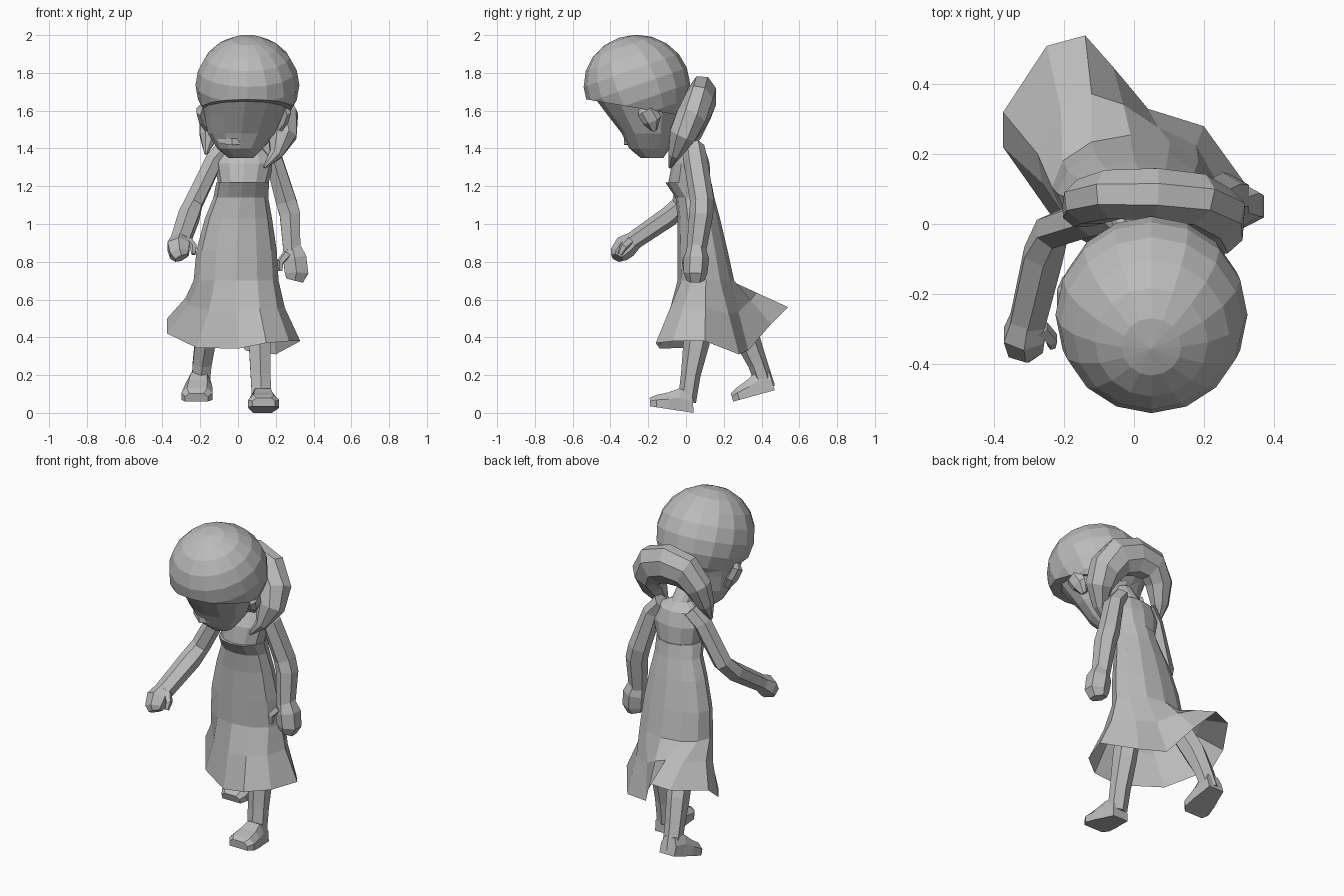
import bpy, bmesh
from math import sin, cos, pi
from mathutils import Vector, Matrix

cube = bpy.data.objects.get("Cube")
if cube:
    bpy.data.objects.remove(cube, do_unlink=True)

grey = bpy.data.materials.new("plain grey")
grey.use_nodes = True
grey.diffuse_color = (0.5, 0.5, 0.5, 1)
grey.node_tree.nodes["Principled BSDF"].inputs["Base Color"].default_value = (0.5, 0.5, 0.5, 1)


def finish(name, bm):
    bmesh.ops.recalc_face_normals(bm, faces=bm.faces)
    mesh = bpy.data.meshes.new(name)
    bm.to_mesh(mesh)
    bm.free()
    mesh.materials.append(grey)
    obj = bpy.data.objects.new(name, mesh)
    bpy.context.collection.objects.link(obj)
    return obj


def loft(name, rings, cap_start=True, cap_end=True):
    """Skin a list of point rings of equal length."""
    bm = bmesh.new()
    rows = [[bm.verts.new(p) for p in ring] for ring in rings]
    n = len(rows[0])
    for a, b in zip(rows, rows[1:]):
        for i in range(n):
            j = (i + 1) % n
            bm.faces.new((a[i], a[j], b[j], b[i]))
    if cap_start:
        bm.faces.new(rows[0])
    if cap_end:
        bm.faces.new(rows[-1])
    return finish(name, bm)


def limb(name, path, sides=6, ref=(1, 0, 0)):
    """Tube along (x, y, z, half width along ref, other half width)."""
    pts = [Vector(p[:3]) for p in path]
    angles = [2 * pi * (i + 0.5) / sides for i in range(sides)]
    grow = 1 / cos(pi / sides)
    rings = []
    for k, p in enumerate(path):
        t = (pts[min(k + 1, len(pts) - 1)] - pts[max(k - 1, 0)]).normalized()
        u = Vector(ref)
        u = (u - t * u.dot(t)).normalized() * grow
        v = t.cross(u)
        rings.append([pts[k] + u * p[3] * cos(a) + v * p[4] * sin(a) for a in angles])
    return loft(name, rings)


def oval(x0, x1, y0, y1, z, n=12):
    """Level oval ring from its extents, first point at the front."""
    cx, cy, rx, ry = (x0 + x1) / 2, (y0 + y1) / 2, (x1 - x0) / 2, (y1 - y0) / 2
    return [Vector((cx + rx * sin(2 * pi * i / n), cy - ry * cos(2 * pi * i / n), z))
            for i in range(n)]


# Dress with a windswept hem, open underneath
hem = [Vector(p) for p in (
    (0, -.14, .34), (.15, -.16, .37), (.27, -.07, .38), (.33, .1, .38),
    (.2, .28, .31), (.04, .33, .33), (-.06, .45, .47), (-.14, .54, .56),
    (-.25, .51, .54), (-.375, .32, .5), (-.375, .22, .42), (-.22, .0, .345))]
hips = oval(-.235, .215, -.045, .255, .7)
flare = [a.lerp(b, .45) for a, b in zip(hips, hem)]
for p in flare:
    p.x *= .93
loft("dress", [hem, flare, hips,
               oval(-.22, .205, -.045, .22, .86),
               oval(-.175, .18, -.045, .18, 1.03),
               oval(-.13, .16, -.055, .15, 1.14),
               oval(-.115, .165, -.11, .135, 1.22)], cap_start=False)

# Chest, shoulders and neck
loft("upper_body", [oval(-.105, .16, -.095, .13, 1.21),
                    oval(-.125, .19, -.075, .125, 1.32),
                    oval(-.1, .17, -.03, .1, 1.4),
                    oval(-.03, .085, -.06, .055, 1.44),
                    oval(-.03, .07, -.13, -.02, 1.55)])

# Face, tipped downward and filling the skull behind
loft("face", [oval(-.05, .08, -.24, -.12, 1.35),
              oval(-.11, .13, -.3, -.085, 1.4),
              oval(-.16, .195, -.34, -.065, 1.48),
              oval(-.175, .235, -.41, -.035, 1.57),
              oval(-.2, .285, -.485, -.0, 1.67)])
limb("mouth", [(-.1, -.26, 1.44, .01, .015), (-.03, -.305, 1.435, .018, .024),
               (.07, -.28, 1.44, .01, .015)], 4, ref=(0, 0, 1))

# Ears
for side, x in (("left", .215), ("right", -.155)):
    out = 1 if x > 0 else -1
    limb(side + "_ear", [(x, -.17, 1.5, .02, .015), (x + out * .03, -.18, 1.55, .022, .045),
                         (x + out * .045, -.21, 1.6, .02, .045),
                         (x + out * .03, -.225, 1.63, .01, .02)])

# Hair cap cut along the fringe, lower at the nape
bm = bmesh.new()
bmesh.ops.create_uvsphere(bm, u_segments=16, v_segments=10, radius=1)
place = (Matrix.Translation((.05, -.26, 1.735)) @ Matrix.Diagonal((.275, .282, .267, 1))
         @ Matrix.Rotation(.35, 4, 'X'))
bmesh.ops.transform(bm, matrix=place, verts=bm.verts)
cut = bmesh.ops.bisect_plane(bm, geom=bm.verts[:] + bm.edges[:] + bm.faces[:],
                             plane_co=(.05, -.53, 1.66), plane_no=(0, .17, 1),
                             clear_inner=True)
rim = [e for e in cut["geom_cut"] if isinstance(e, bmesh.types.BMEdge)]
bmesh.ops.contextual_create(bm, geom=rim)
finish("hair_cap", bm)

# Broad arched back hair ending in two pointed locks
limb("back_hair", [
    (-.17, .0, 1.37, .008, .008), (-.155, .035, 1.47, .045, .05),
    (-.125, .065, 1.58, .065, .08), (-.06, .085, 1.66, .07, .1),
    (.06, .085, 1.675, .075, .105), (.165, .07, 1.64, .075, .105),
    (.225, .03, 1.56, .08, .095), (.235, -.02, 1.47, .07, .075),
    (.2, -.06, 1.37, .035, .035), (.14, -.085, 1.3, .008, .008)], 8, ref=(0, 1, 0))

# Arms
limb("right_arm", [(-.06, .035, 1.41, .045, .05), (-.125, .02, 1.34, .045, .05),
                   (-.235, -.02, 1.11, .047, .047), (-.26, -.09, 1.04, .055, .047),
                   (-.305, -.28, .91, .05, .042)])
limb("left_arm", [(.13, .04, 1.41, .045, .05), (.19, .05, 1.34, .045, .055),
                  (.255, .085, 1.12, .054, .055), (.275, .08, 1.05, .054, .055),
                  (.285, .055, .86, .045, .045)])

# Hands
limb("right_hand", [(-.305, -.265, .92, .045, .04), (-.315, -.32, .88, .058, .055),
                    (-.31, -.355, .84, .05, .045), (-.3, -.365, .82, .035, .03)])
limb("right_thumb", [(-.265, -.3, .91, .02, .02), (-.235, -.33, .88, .016, .018),
                     (-.235, -.35, .84, .01, .01)], 5)
limb("left_hand", [(.285, .055, .88, .045, .04), (.3, .055, .82, .062, .058),
                   (.31, .05, .74, .062, .055), (.3, .05, .7, .045, .04)])
limb("left_thumb", [(.26, .02, .84, .02, .02), (.225, .0, .8, .016, .02),
                    (.225, .0, .75, .01, .012)], 5)

# Legs
limb("left_leg", [(.105, .09, .6, .06, .065), (.115, .055, .37, .058, .06),
                  (.12, .025, .2, .053, .045), (.125, .005, .06, .05, .042)])
limb("right_leg", [(-.14, .24, .56, .06, .06), (-.17, .32, .4, .055, .06),
                   (-.19, .38, .26, .05, .045), (-.2, .425, .13, .047, .042)])


def foot(name, heel, toe, rise):
    """Shoe along the ground line from heel to toe."""
    heel, toe = Vector(heel), Vector(toe)
    rows = []
    for f, width, height in ((0, .05, .1), (.3, .062, .12), (.55, .075, .09),
                             (.85, .082, .065), (1, .06, .045)):
        p = heel.lerp(toe, f)
        up = Vector((0, rise, 1)).normalized() * height
        w = Vector((width, 0, 0))
        rows.append([p - w, p + w, p + w + up * .6, p + w * .65 + up,
                     p - w * .65 + up, p - w + up * .6])
    return loft(name, rows)


foot("left_foot", (.13, .04, .0), (.137, -.19, .035), -.05)
foot("right_foot", (-.2, .47, .12), (-.22, .25, .06), -.3)
